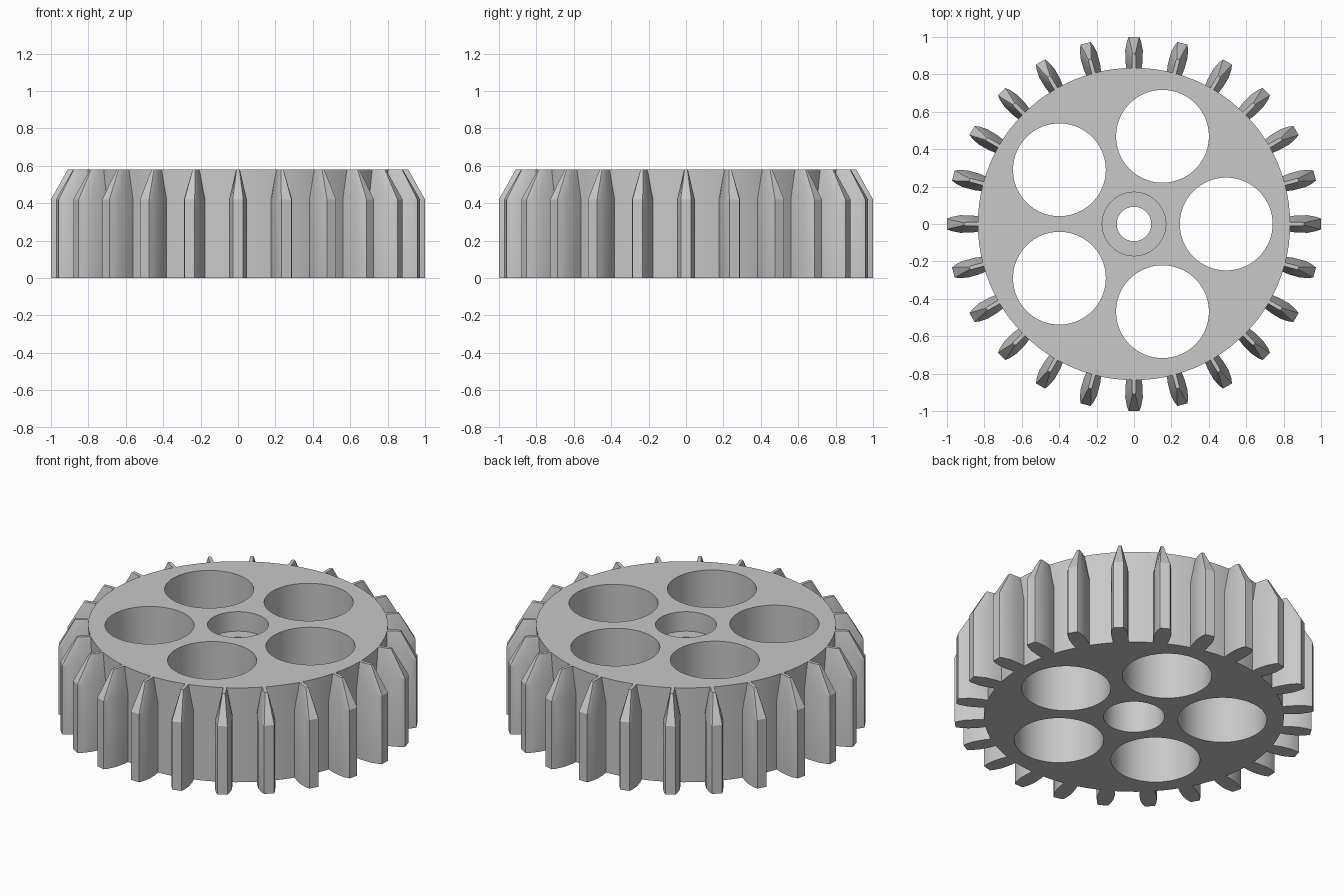
import bpy, bmesh, math
from mathutils import Matrix

if "Cube" in bpy.data.objects:
    bpy.data.objects.remove(bpy.data.objects["Cube"])

HEIGHT, RIM, TEETH, HOLES = 0.58, 0.835, 24, 5

grey = bpy.data.materials.new("light_grey")
grey.use_nodes = True
colour = (0.58, 0.58, 0.58, 1)
grey.diffuse_color = colour
grey.node_tree.nodes["Principled BSDF"].inputs["Base Color"].default_value = colour


def finish(obj, angle):
    """Weld, fix normals, colour and shade one part."""
    bm = bmesh.new()
    bm.from_mesh(obj.data)
    bmesh.ops.remove_doubles(bm, verts=bm.verts, dist=0.0001)
    bmesh.ops.recalc_face_normals(bm, faces=bm.faces)
    bm.to_mesh(obj.data)
    bm.free()
    obj.data.materials.clear()
    obj.data.materials.append(grey)
    bpy.ops.object.select_all(action="DESELECT")
    obj.select_set(True)
    bpy.context.view_layer.objects.active = obj
    bpy.ops.object.shade_smooth_by_angle(angle=math.radians(angle))


def plate(name, circles, bottom, top):
    """Extrude a filled outline; circles are (x, y, radius), inner ones are holes."""
    curve = bpy.data.curves.new(name, "CURVE")
    curve.dimensions = "2D"
    curve.fill_mode = "BOTH"
    curve.extrude = (top - bottom) / 2
    for x, y, r in circles:
        spline = curve.splines.new("POLY")
        n = 96
        spline.points.add(n - 1)
        for i, p in enumerate(spline.points):
            a = math.tau * i / n
            p.co = (x + r * math.cos(a), y + r * math.sin(a), 0, 1)
        spline.use_cyclic_u = True
    obj = bpy.data.objects.new(name, curve)
    bpy.context.collection.objects.link(obj)
    bpy.ops.object.select_all(action="DESELECT")
    obj.select_set(True)
    bpy.context.view_layer.objects.active = obj
    bpy.ops.object.convert(target="MESH")
    obj = bpy.context.object
    obj.data.transform(Matrix.Translation((0, 0, (top + bottom) / 2)))
    finish(obj, 30)


# Wheel body with a ring of round holes and a wide bore
holes = [(0.493 * math.cos(math.tau * i / HOLES),
          0.493 * math.sin(math.tau * i / HOLES), 0.248) for i in range(HOLES)]
plate("wheel_body", [(0, 0, RIM), (0, 0, 0.17)] + holes, 0, HEIGHT)

# Inner lip that narrows the bore
plate("bore_lip", [(0, 0, 0.173), (0, 0, 0.092)], 0.36, 0.46)

# Teeth: straight flanks below, tapering to a narrow ridge at the top
flank = [(0.828, 0.04), (0.87, 0.046), (0.93, 0.047), (0.975, 0.038), (1.0, 0.028)]
ridge = [(0.828, 0.01), (0.85, 0.01), (0.88, 0.01), (0.9, 0.01), (0.91, 0.007)]


def section(bm, half, z):
    loop = half + [(r, -w) for r, w in reversed(half)]
    return [bm.verts.new((r, w, z)) for r, w in loop]


bm = bmesh.new()
rings = [section(bm, flank, 0), section(bm, flank, 0.42), section(bm, ridge, HEIGHT)]
for low, high in zip(rings, rings[1:]):
    for i in range(len(low)):
        j = (i + 1) % len(low)
        bm.faces.new((low[i], low[j], high[j], high[i]))
bm.faces.new(rings[0])
bm.faces.new(rings[-1])
tooth = bm.verts[:] + bm.edges[:] + bm.faces[:]
for i in range(1, TEETH):
    copy = bmesh.ops.duplicate(bm, geom=tooth)["geom"]
    bmesh.ops.rotate(bm, verts=[v for v in copy if isinstance(v, bmesh.types.BMVert)],
                     cent=(0, 0, 0), matrix=Matrix.Rotation(math.tau * i / TEETH, 3, "Z"))
mesh = bpy.data.meshes.new("gear_teeth")
bm.to_mesh(mesh)
bm.free()
teeth = bpy.data.objects.new("gear_teeth", mesh)
bpy.context.collection.objects.link(teeth)
finish(teeth, 15)
